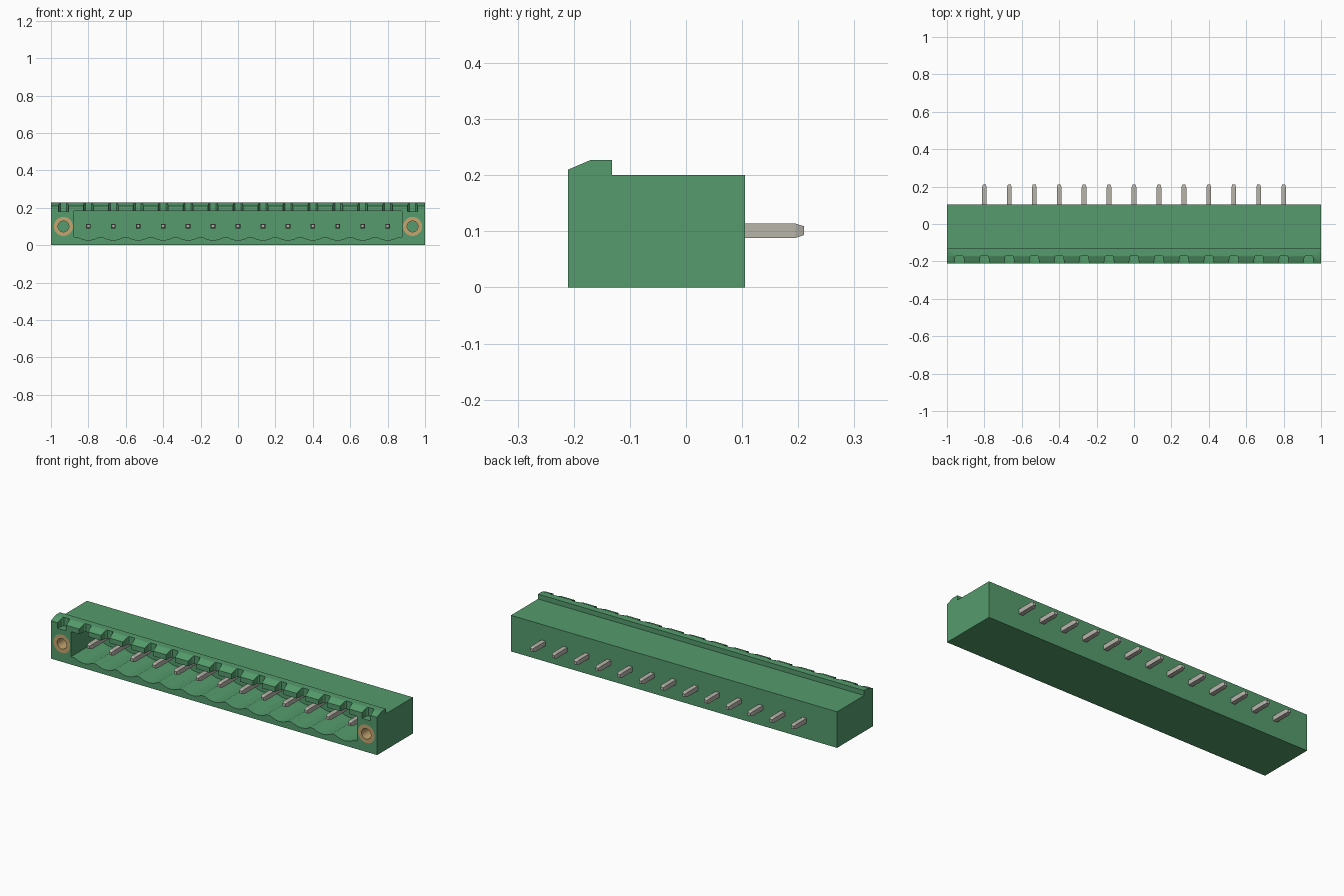
import bpy, bmesh, math

if "Cube" in bpy.data.objects:
    bpy.data.objects.remove(bpy.data.objects["Cube"], do_unlink=True)


def material(name, rgb):
    m = bpy.data.materials.new(name)
    m.use_nodes = True
    m.diffuse_color = (*rgb, 1)
    bsdf = next(n for n in m.node_tree.nodes if n.type == 'BSDF_PRINCIPLED')
    bsdf.inputs["Base Color"].default_value = (*rgb, 1)
    return m


GREEN = material("green plastic", (0.09, 0.33, 0.15))
METAL = material("tin metal", (0.48, 0.46, 0.41))
BRASS = material("brass", (0.56, 0.38, 0.16))

FRONT, BACK = -0.21, 0.105
PITCH = 0.8 / 6
PIN_Z = 0.1

# Maps from (profile u, profile v, extrusion w) to space
ALONG_X = lambda u, v, w: (w, u, v)
ALONG_Y = lambda u, v, w: (u, w, v)
ALONG_Z = lambda u, v, w: (u, v, w)


def loft(name, loops, mat=None, closed=False):
    """Skin a row of matching loops; cap the ends, or close into a ring."""
    bm = bmesh.new()
    rows = [[bm.verts.new(p) for p in loop] for loop in loops]
    n = len(rows[0])
    pairs = list(zip(rows, rows[1:]))
    if closed:
        pairs.append((rows[-1], rows[0]))
    else:
        bm.faces.new(rows[0])
        bm.faces.new(rows[-1])
    for a, b in pairs:
        for i in range(n):
            j = (i + 1) % n
            bm.faces.new((a[i], a[j], b[j], b[i]))
    bmesh.ops.recalc_face_normals(bm, faces=bm.faces)
    mesh = bpy.data.meshes.new(name)
    bm.to_mesh(mesh)
    bm.free()
    ob = bpy.data.objects.new(name, mesh)
    bpy.context.collection.objects.link(ob)
    if mat:
        mesh.materials.append(mat)
    return ob


def prism(name, profile, axis, start, end, mat=None):
    return loft(name, [[axis(u, v, w) for u, v in profile] for w in (start, end)], mat)


def circle(x, y, z, r, n=32):
    return [(x + r * math.cos(math.tau * i / n), y, z + r * math.sin(math.tau * i / n))
            for i in range(n)]


def activate(ob):
    bpy.ops.object.select_all(action='DESELECT')
    ob.select_set(True)
    bpy.context.view_layer.objects.active = ob


def smooth(ob, degrees=30):
    activate(ob)
    bpy.ops.object.shade_smooth_by_angle(angle=math.radians(degrees))


def carve(ob, cutter):
    cutter.hide_render = True
    activate(ob)
    mod = ob.modifiers.new("cut", 'BOOLEAN')
    mod.operation = 'DIFFERENCE'
    mod.solver = 'EXACT'
    mod.object = cutter
    bpy.ops.object.modifier_apply(modifier=mod.name)
    bpy.data.objects.remove(cutter, do_unlink=True)


# Housing with the raised latch lip along its front top edge
housing = prism("housing", [
    (FRONT, 0), (BACK, 0), (BACK, 0.2), (-0.132, 0.2),
    (-0.132, 0.227), (-0.17, 0.227), (FRONT, 0.21)], ALONG_X, -1, 1, GREEN)

# Plug cavity with a scalloped floor, one dip under each pin
pins_x = [PITCH * i for i in range(-6, 7)]
opening = [(0.877, 0.182), (-0.877, 0.182), (-0.877, 0.043)]
for x in pins_x:
    for k in range(-5, 6):
        t = k / 5
        opening.append((x + 0.056 * t, 0.027 + 0.016 * t * t))
opening.append((0.877, 0.043))
carve(housing, prism("cavity_cutter", opening, ALONG_Y, FRONT - 0.05, 0.03))

# Latch notches in the lip, one per pin and one over each flange
half = [(0.031, -0.25), (0.027, FRONT), (0.022, -0.175), (0.016, -0.168)]
notch = half + [(-u, v) for u, v in reversed(half)]
for i in range(-7, 8):
    shape = [(u + PITCH * i, v) for u, v in notch]
    carve(housing, prism("notch_cutter", shape, ALONG_Z, 0.179, 0.3))

# Flange holes lined with brass bushings
for side, x in (("left", 7 * PITCH), ("right", -7 * PITCH)):
    carve(housing, loft("hole_cutter", [circle(x, y, PIN_Z, 0.051) for y in (-0.25, -0.09)]))
    bushing = loft(side + "_bushing", [
        circle(x, y, PIN_Z, r) for y, r in
        ((FRONT, 0.051), (-0.091, 0.051), (-0.091, 0.029), (FRONT, 0.029))],
        BRASS, closed=True)
    smooth(bushing)
smooth(housing)

# Square contact pins, tapered at both ends
for i, x in enumerate(pins_x):
    loops = []
    for y, h in ((-0.168, 0.008), (-0.152, 0.0127), (0.195, 0.0127), (0.21, 0.008)):
        loops.append([(x + sx * h, y, PIN_Z + 0.001 + sz * h)
                      for sx, sz in ((-1, -1), (1, -1), (1, 1), (-1, 1))])
    loft("pin_%d" % (i + 1), loops, METAL)
